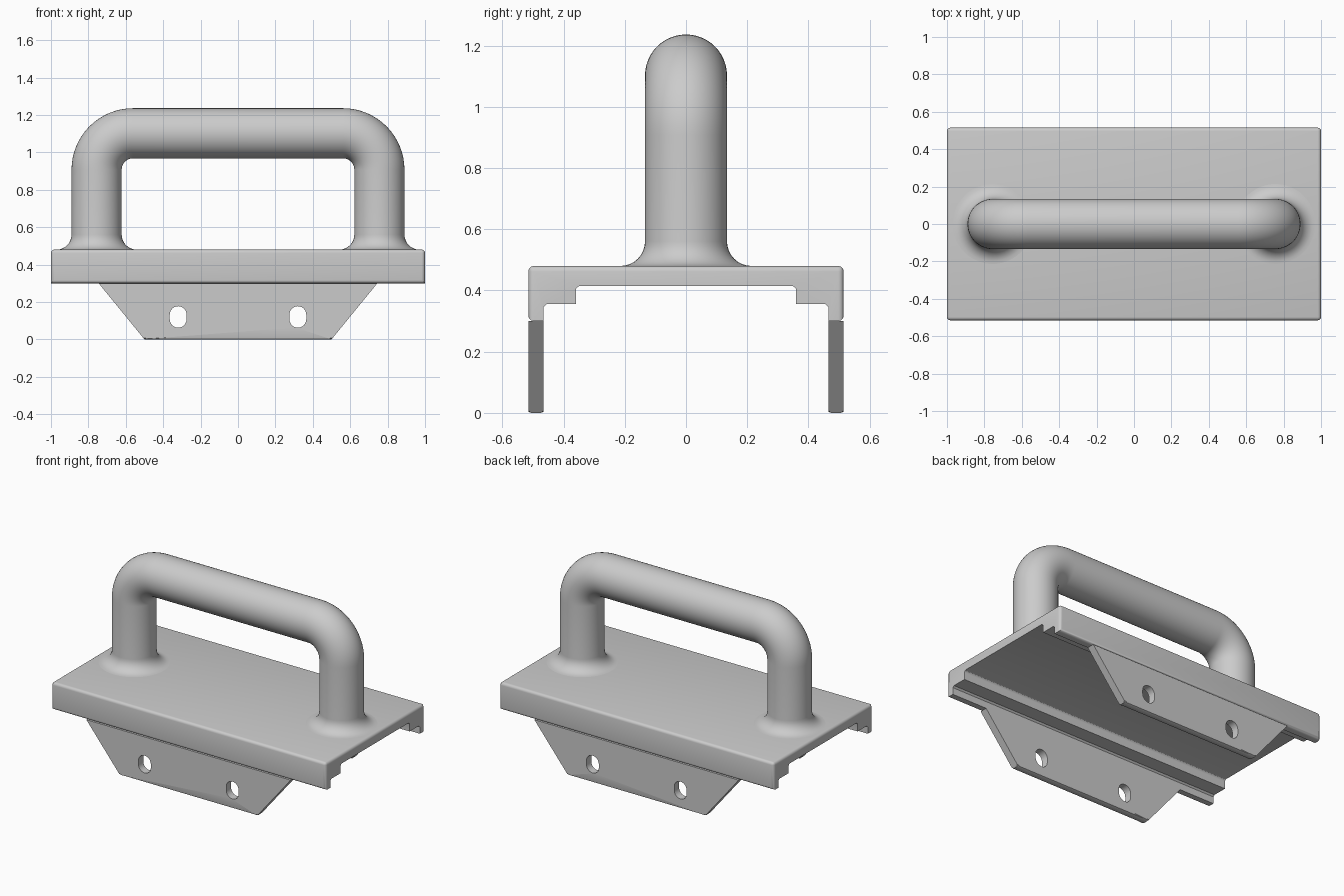
import bpy, bmesh
from math import sin, cos, pi, radians
from mathutils import Vector

cube = bpy.data.objects.get("Cube")
if cube:
    bpy.data.objects.remove(cube, do_unlink=True)

grey = bpy.data.materials.new("plain grey")
grey.use_nodes = True
GREY = (0.6, 0.6, 0.6, 1)
grey.diffuse_color = GREY
grey.node_tree.nodes["Principled BSDF"].inputs["Base Color"].default_value = GREY


def face_outward(bm):
    bm.normal_update()
    bmesh.ops.recalc_face_normals(bm, faces=bm.faces)
    if bm.calc_volume(signed=True) < 0:
        bmesh.ops.reverse_faces(bm, faces=bm.faces)
    bm.normal_update()


def make_object(name, bm, angle):
    face_outward(bm)
    mesh = bpy.data.meshes.new(name)
    bm.to_mesh(mesh)
    bm.free()
    mesh.materials.append(grey)
    obj = bpy.data.objects.new(name, mesh)
    bpy.context.collection.objects.link(obj)
    bpy.ops.object.select_all(action="DESELECT")
    obj.select_set(True)
    bpy.context.view_layer.objects.active = obj
    bpy.ops.object.shade_smooth_by_angle(angle=radians(angle))


def prism(loops, offset):
    """Closed prism from an outline and optional hole outlines."""
    bm = bmesh.new()
    offset = Vector(offset)
    near = [[bm.verts.new(p) for p in loop] for loop in loops]
    far = [[bm.verts.new(Vector(p) + offset) for p in loop] for loop in loops]
    for level in (near, far):
        if len(loops) == 1:
            bm.faces.new(level[0])
        else:
            edges = [bm.edges.new((lp[i - 1], lp[i])) for lp in level for i in range(len(lp))]
            bmesh.ops.triangle_fill(bm, use_beauty=True, edges=edges, normal=offset.normalized())
    for a, b in zip(near, far):
        for i in range(len(a)):
            bm.faces.new((a[i - 1], a[i], b[i], b[i - 1]))
    face_outward(bm)
    return bm


def bevel(bm, rule, offset, segments):
    edges = [e for e in bm.edges if rule(*(v.co for v in e.verts))]
    bmesh.ops.bevel(bm, geom=edges, offset=offset, segments=segments,
                    profile=0.5, affect="EDGES")


TOP, SKIRT_TOP, OUTER, INNER = 0.48, 0.3, 0.515, 0.465

# Deck: stepped channel cross-section run along x
half = [(OUTER, TOP), (OUTER, SKIRT_TOP), (INNER, SKIRT_TOP), (INNER, 0.345),
        (0.455, 0.355), (0.36, 0.355), (0.36, 0.4)]
half += [(0.345 + 0.015 * cos(a), 0.4 + 0.015 * sin(a)) for a in (pi / 6, pi / 3, pi / 2)]
section = half + [(-y, z) for y, z in reversed(half)]
deck = prism([[(-1, y, z) for y, z in section]], (2, 0, 0))


def deck_rim(a, b):
    at_top = min(a.z, b.z) > TOP - 0.001
    at_corner = all(abs(p.x) > 0.999 and abs(p.y) > OUTER - 0.001 for p in (a, b))
    return at_top or at_corner


bevel(deck, deck_rim, 0.018, 4)
make_object("deck", deck, 30)


# Skirts: trapezoid side plates with slotted pin holes
def slot(x, y):
    points = []
    for start, dz in ((0, 0.0125), (pi, -0.0125)):
        for i in range(13):
            a = start + pi * i / 12
            points.append((x + 0.045 * cos(a), y, 0.12 + dz + 0.045 * sin(a)))
    return points


for name, y in (("front_skirt", -OUTER), ("back_skirt", INNER)):
    outline = [(x, y, z) for x, z in ((-0.745, SKIRT_TOP), (-0.5, 0), (0.5, 0), (0.745, SKIRT_TOP))]
    skirt = prism([outline, slot(-0.32, y), slot(0.32, y)], (0, OUTER - INNER, 0))
    bevel(skirt, lambda a, b: max(a.z, b.z) < 0.001 and abs(a.x - b.x) > 0.5, 0.01, 2)
    make_object(name, skirt, 30)

# Handle: swept tube with flared feet; each station is x, z, direction, radius
R, LEG_X, BAR_Z, BEND, FLARE = 0.134, 0.756, 1.102, 0.195, 0.08
path = [(-LEG_X, TOP - 0.01, pi / 2, R + FLARE)]
for i in range(9):
    a = pi / 2 * i / 8
    path.append((-LEG_X, TOP + FLARE * (1 - cos(a)), pi / 2, R + FLARE * (1 - sin(a))))
for i in range(17):
    a = pi / 2 * i / 16
    path.append((-LEG_X + BEND * (1 - cos(a)), BAR_Z - BEND * (1 - sin(a)), pi / 2 - a, R))
path += [(-x, z, -d, r) for x, z, d, r in reversed(path)]

bm = bmesh.new()
SIDES = 48
rings = []
for x, z, d, r in path:
    across = Vector((-sin(d), 0, cos(d)))
    ring = []
    for k in range(SIDES):
        t = 2 * pi * k / SIDES
        ring.append(bm.verts.new(Vector((x, 0, z)) + r * (cos(t) * across + sin(t) * Vector((0, 1, 0)))))
    rings.append(ring)
for a, b in zip(rings, rings[1:]):
    for k in range(SIDES):
        n = (k + 1) % SIDES
        bm.faces.new((a[k], a[n], b[n], b[k]))
bm.faces.new(rings[0])
bm.faces.new(rings[-1])
make_object("grab_handle", bm, 40)
